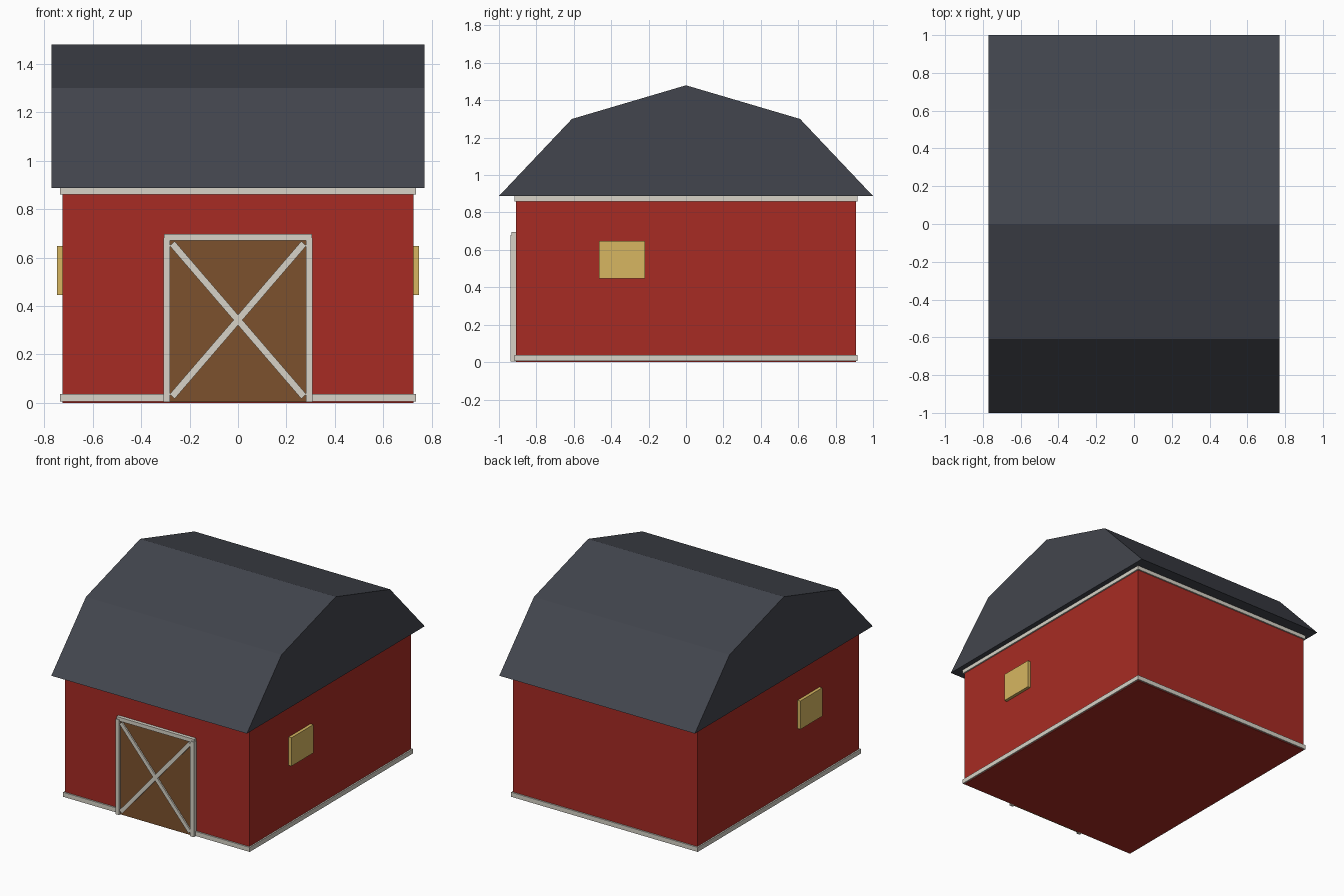
import bpy
from math import atan2, hypot
from mathutils import Matrix

if "Cube" in bpy.data.objects:
    bpy.data.objects.remove(bpy.data.objects["Cube"])


def material(name, color):
    m = bpy.data.materials.new(name)
    m.diffuse_color = (*color, 1)
    m.use_nodes = True
    m.node_tree.nodes["Principled BSDF"].inputs["Base Color"].default_value = m.diffuse_color
    return m


RED = material("barn_red", (0.39, 0.024, 0.017))
SLATE = material("slate", (0.055, 0.06, 0.075))
CREAM = material("cream", (0.68, 0.65, 0.57))
WOOD = material("brown_wood", (0.2, 0.083, 0.027))
GLOW = material("window_yellow", (0.68, 0.47, 0.12))


def mesh_object(name, verts, faces, mat):
    me = bpy.data.meshes.new(name)
    me.from_pydata(verts, [], faces)
    me.materials.append(mat)
    ob = bpy.data.objects.new(name, me)
    bpy.context.collection.objects.link(ob)
    return ob


def box(name, xr, yr, zr, mat):
    verts = [(x, y, z) for x in xr for y in yr for z in zr]
    faces = [(0, 1, 3, 2), (4, 6, 7, 5), (0, 4, 5, 1),
             (2, 3, 7, 6), (0, 2, 6, 4), (1, 5, 7, 3)]
    return mesh_object(name, verts, faces, mat)


W, D = 0.725, 0.908    # wall half sizes
T = 0.01               # trim thickness

# Walls
box("walls", (-W, W), (-D, D), (0, 0.888), RED)

# Gambrel roof: solid profile extruded along x
profile = [(-1, 0.888), (1, 0.888), (0.61, 1.3), (0, 1.48), (-0.61, 1.3)]
n = len(profile)
verts = [(x, y, z) for x in (-0.77, 0.77) for y, z in profile]
faces = [tuple(reversed(range(n))), tuple(range(n, 2 * n))]
faces += [(i, (i + 1) % n, (i + 1) % n + n, i + n) for i in range(n)]
mesh_object("roof", verts, faces, SLATE)

# Trim bands around the base and under the eaves
for label, zr in (("base", (0.005, 0.037)), ("eave", (0.86, 0.887))):
    for s, side in ((-1, "front"), (1, "back")):
        box(f"{label}_trim_{side}", (-W - T, W + T),
            sorted((s * D, s * (D + T))), zr, CREAM)
    for s, side in ((-1, "left"), (1, "right")):
        box(f"{label}_trim_{side}", sorted((s * W, s * (W + T))),
            (-D, D), zr, CREAM)

# Side windows
for s, side in ((-1, "left"), (1, "right")):
    box(f"window_{side}", sorted((s * 0.715, s * 0.747)),
        (-0.466, -0.22), (0.446, 0.648), GLOW)

# Door, posts and header
box("door", (-0.285, 0.285), (-0.922, -0.9), (0.003, 0.68), WOOD)
for s, side in ((-1, "left"), (1, "right")):
    box(f"door_post_{side}", sorted((s * 0.28, s * 0.308)),
        (-0.937, -0.9), (0.003, 0.68), CREAM)
box("door_header", (-0.305, 0.305), (-0.932, -0.9), (0.67, 0.697), CREAM)

# Crossed door braces
hx, hz = 0.272, 0.316
for s, side in ((-1, "falling"), (1, "rising")):
    half = hypot(hx, hz)
    brace = box(f"door_brace_{side}", (-half, half), (-0.932, -0.91),
                (-0.014, 0.014), CREAM)
    brace.data.transform(Matrix.Translation((0, 0, 0.342))
                         @ Matrix.Rotation(-s * atan2(hz, hx), 4, 'Y'))
